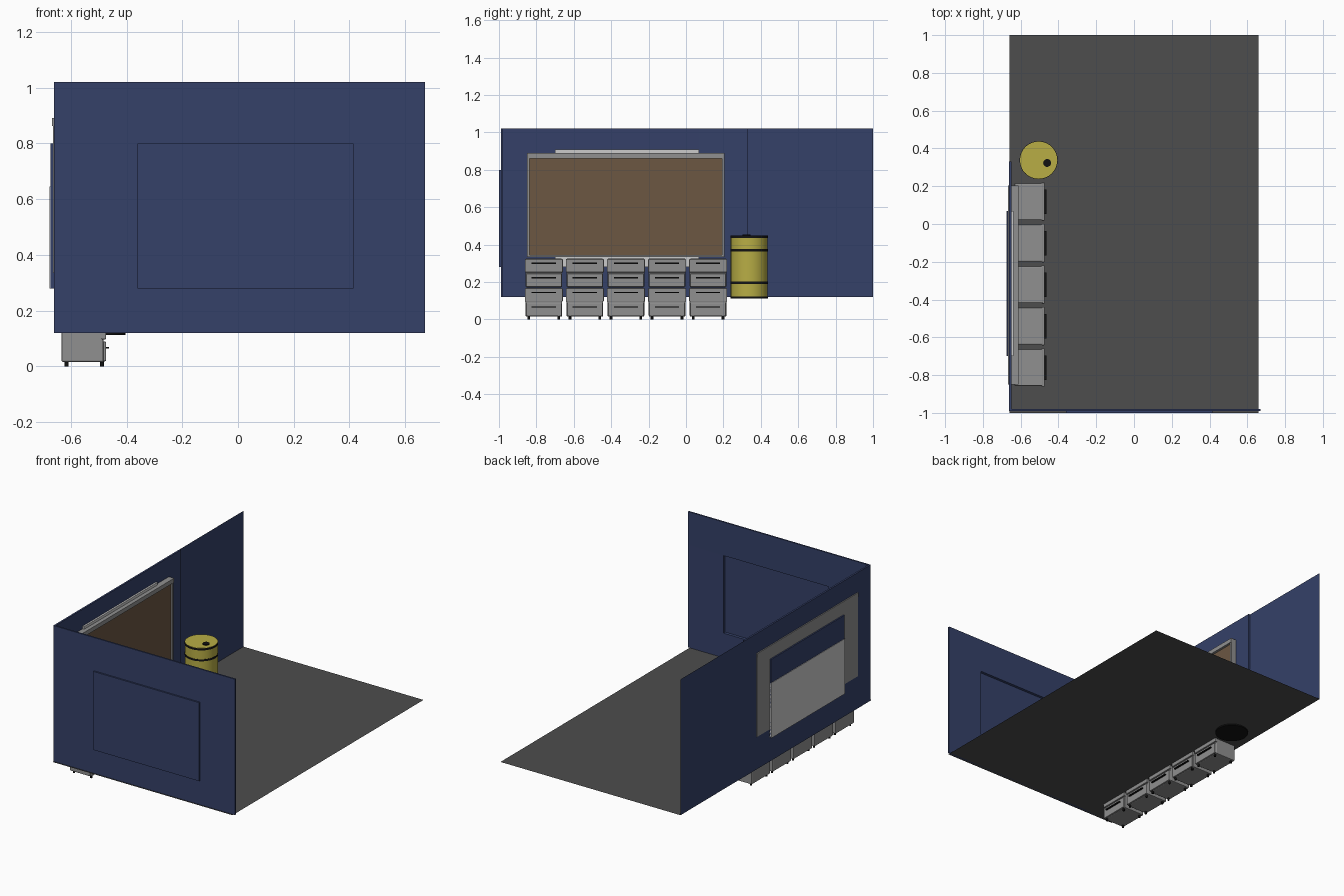
import bpy, bmesh, math

if "Cube" in bpy.data.objects:
    bpy.data.objects.remove(bpy.data.objects["Cube"])


def material(name, rgb):
    m = bpy.data.materials.new(name)
    m.diffuse_color = (*rgb, 1)
    m.use_nodes = True
    m.node_tree.nodes["Principled BSDF"].inputs["Base Color"].default_value = m.diffuse_color
    return m


BLUE = material("wall_blue", (0.035, 0.052, 0.14))
FLOOR = material("floor_grey", (0.075, 0.075, 0.075))
BROWN = material("cork_brown", (0.15, 0.095, 0.055))
YELLOW = material("drum_yellow", (0.48, 0.42, 0.06))
BLACK = material("black", (0.006, 0.006, 0.006))
STEEL = material("steel_grey", (0.28, 0.28, 0.28))


def finish(name, bm, mat=None):
    mesh = bpy.data.meshes.new(name)
    bm.to_mesh(mesh)
    bm.free()
    ob = bpy.data.objects.new(name, mesh)
    bpy.context.collection.objects.link(ob)
    if mat:
        mesh.materials.append(mat)
    return ob


def box(name, x, y, z, mat=None, bevel=0):
    bm = bmesh.new()
    bmesh.ops.create_cube(bm, size=1)
    for v in bm.verts:
        for i, (a, b) in enumerate((x, y, z)):
            v.co[i] = (a + b) / 2 + v.co[i] * (b - a)
    ob = finish(name, bm, mat)
    if bevel:
        mod = ob.modifiers.new("bevel", 'BEVEL')
        mod.width, mod.segments = bevel, 2
    return ob


def cylinder(name, x, y, z0, z1, r, mat, sides=32):
    bm = bmesh.new()
    bmesh.ops.create_cone(bm, cap_ends=True, segments=sides, radius1=r, radius2=r, depth=z1 - z0)
    bmesh.ops.translate(bm, verts=bm.verts, vec=(x, y, (z0 + z1) / 2))
    for f in bm.faces:
        f.smooth = len(f.verts) == 4
    for e in bm.edges:
        e.smooth = all(f.smooth for f in e.link_faces)
    return finish(name, bm, mat)


def plane(name, points, mat):
    bm = bmesh.new()
    bm.faces.new([bm.verts.new(p) for p in points])
    return finish(name, bm, mat)


# Sheet wall with a pressed-out rectangular panel
def pressed_wall(name, us, place, depth, thick, flip):
    vs = (0.12, 0.28, 0.80, 1.02)
    bm = bmesh.new()
    grid = [[bm.verts.new(place(u, 0, v)) for v in vs] for u in us]
    for i in range(3):
        for j in range(3):
            if (i, j) != (1, 1):
                bm.faces.new((grid[i][j], grid[i+1][j], grid[i+1][j+1], grid[i][j+1]))
    ring = [(1, 1), (2, 1), (2, 2), (1, 2)]
    low = [grid[i][j] for i, j in ring]
    top = [bm.verts.new(place(us[i], depth, vs[j])) for i, j in ring]
    bm.faces.new(top)
    for k in range(4):
        n = (k + 1) % 4
        bm.faces.new((low[k], low[n], top[n], top[k]))
    if flip:
        bmesh.ops.reverse_faces(bm, faces=bm.faces)
    ob = finish(name, bm, BLUE)
    mod = ob.modifiers.new("thickness", 'SOLIDIFY')
    mod.thickness, mod.offset = thick, -1


# Floor and walls
plane("floor", [(-0.66, -1, 0.12), (0.66, -1, 0.12), (0.66, 1, 0.12), (-0.66, 1, 0.12)], FLOOR)
pressed_wall("front_wall", (-0.66, -0.36, 0.415, 0.67),
             lambda u, d, v: (u, -0.99 - d, v), 0.01, 0.01, False)
pressed_wall("left_wall", (-0.99, -0.70, 0.07, 0.33),
             lambda u, d, v: (-0.661 - d, u, v), 0.012, 0.012, True)
plane("rear_left_wall", [(-0.66, 0.33, 0.12), (-0.66, 1, 0.12), (-0.66, 1, 1.02), (-0.66, 0.33, 1.02)], BLUE)

# Notice board
box("board_back", (-0.664, -0.635), (-0.85, 0.205), (0.335, 0.875), STEEL)
box("board_face", (-0.635, -0.625), (-0.84, 0.195), (0.345, 0.86), BROWN)
for side, y in (("front", -0.85), ("rear", 0.193)):
    box("board_frame_" + side, (-0.635, -0.615), (y, y + 0.012), (0.335, 0.865), STEEL)
box("board_frame_bottom", (-0.635, -0.615), (-0.85, 0.205), (0.333, 0.345), STEEL)
box("board_top_rail", (-0.668, -0.612), (-0.85, 0.205), (0.862, 0.89), STEEL)

# Light mounting plate behind the board
box("mount_plate", (-0.658, -0.638), (-0.70, 0.07), (0.28, 0.908))
box("mount_lower_plate", (-0.676, -0.640), (-0.70, 0.07), (0.28, 0.645))

# Five stacked drawer cabinets
for c in range(5):
    y = -0.76 + 0.2195 * c
    n = f"cabinet_{c + 1}_"
    for tier, z in (("lower", 0.015), ("upper", 0.172)):
        box(n + tier + "_body", (-0.633, -0.482), (y - 0.098, y + 0.098), (z, z + 0.154), STEEL, 0.006)
    for d in range(4):
        z = 0.018 + 0.078 * d
        h = 0.1015 if d % 2 else 0.095
        box(f"{n}drawer_{d + 1}", (-0.49, -0.473), (y - h, y + h), (z, z + 0.071), STEEL, 0.004)
        box(f"{n}handle_{d + 1}", (-0.474, -0.463), (y - 0.065, y + 0.065), (z + 0.045, z + 0.052), BLACK)
    for i, fx in enumerate((-0.615, -0.488)):
        for j, fy in enumerate((-0.08, 0.08)):
            cylinder(f"{n}foot_{i}{j}", fx, y + fy, 0, 0.018, 0.007, BLACK, 10)

# Drum with bands and bung
bx, by = -0.505, 0.338
cylinder("drum_body", bx, by, 0.118, 0.45, 0.099, YELLOW)
for name, z0, z1 in (("bottom", 0.112, 0.124), ("low", 0.19, 0.202),
                     ("high", 0.364, 0.376), ("top", 0.436, 0.448)):
    cylinder("drum_band_" + name, bx, by, z0, z1, 0.101, BLACK)
cylinder("drum_bung", -0.46, 0.323, 0.448, 0.455, 0.021, BLACK, 16)
